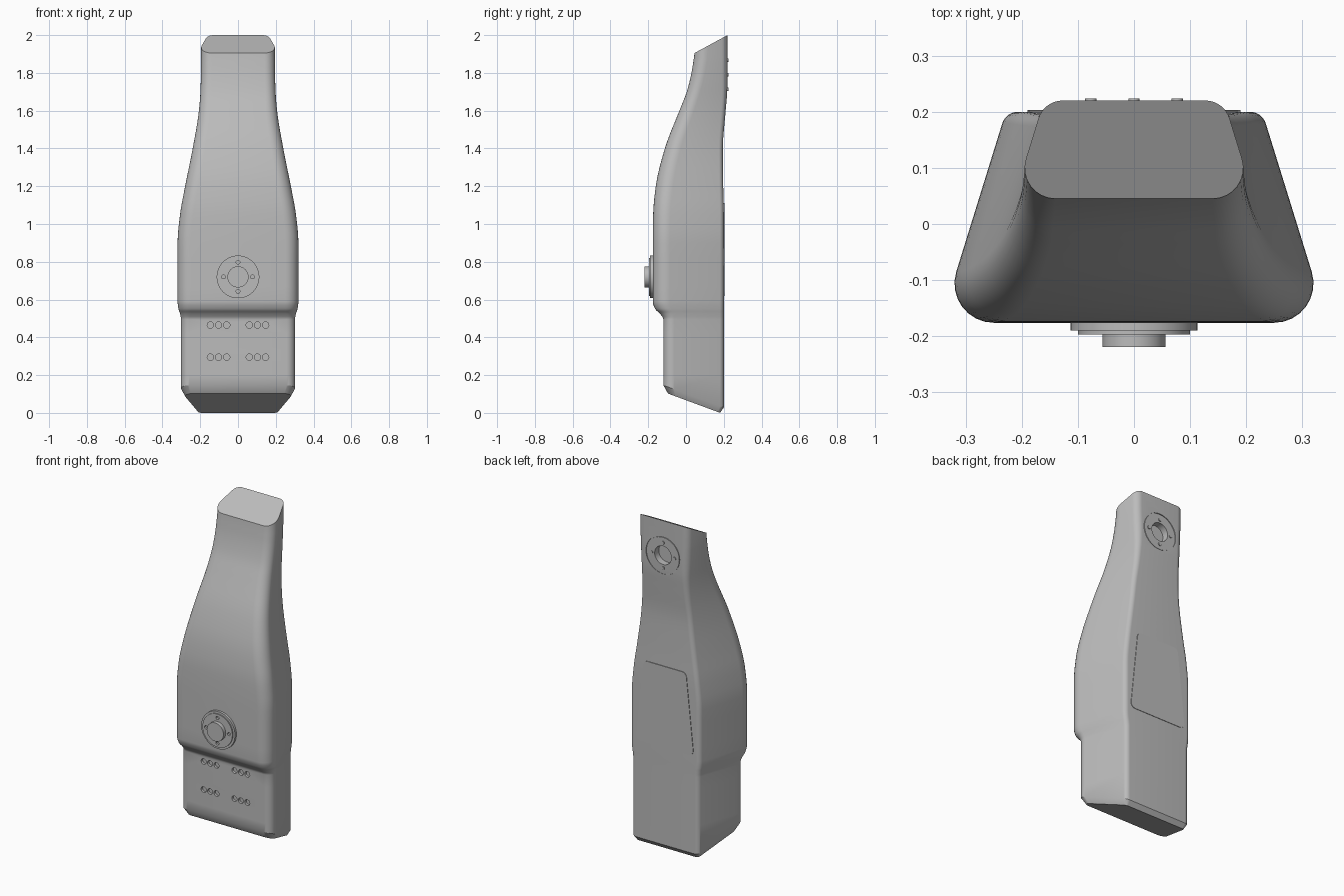
import bpy, bmesh, math
from mathutils import Vector

if "Cube" in bpy.data.objects:
    bpy.data.objects.remove(bpy.data.objects["Cube"])

grey = bpy.data.materials.new("plain grey")
grey.use_nodes = True
COLOUR = (0.5, 0.5, 0.5, 1)
grey.diffuse_color = COLOUR
grey.node_tree.nodes["Principled BSDF"].inputs["Base Color"].default_value = COLOUR

TILT = math.atan(0.31)  # lean of the side walls, which narrow towards the back


def make_object(name, bm):
    bmesh.ops.recalc_face_normals(bm, faces=bm.faces)
    mesh = bpy.data.meshes.new(name)
    bm.to_mesh(mesh)
    bm.free()
    mesh.materials.append(grey)
    obj = bpy.data.objects.new(name, mesh)
    bpy.context.collection.objects.link(obj)
    return obj


def activate(obj):
    bpy.ops.object.select_all(action='DESELECT')
    obj.select_set(True)
    bpy.context.view_layer.objects.active = obj


def smooth(obj):
    activate(obj)
    bpy.ops.object.shade_smooth_by_angle(angle=math.radians(30))


def cut(obj, cutter):
    activate(obj)
    mod = obj.modifiers.new("cut", 'BOOLEAN')
    mod.operation, mod.solver, mod.object = 'DIFFERENCE', 'EXACT', cutter
    bpy.ops.object.modifier_apply(modifier=mod.name)
    bpy.data.objects.remove(cutter)


def section(hw, yf, yb, rf, rb, steps=8):
    """Rounded trapezoid outline: half width, front, back, corner radii."""
    cf = Vector((hw - rf, yf + rf))
    n = Vector((math.cos(TILT), math.sin(TILT)))
    by = yb - rb
    cb = Vector(((n.dot(cf) + rf - rb - n.y * by) / n.x, by))
    half = []
    for c, r, a0, a1 in ((cf, rf, -math.pi / 2, TILT), (cb, rb, TILT, math.pi / 2)):
        for i in range(steps + 1):
            a = a0 + (a1 - a0) * i / steps
            half.append((c.x + r * math.cos(a), c.y + r * math.sin(a)))
    return half + [(-x, y) for x, y in reversed(half)]


def slopes(zs, vs):
    """Monotone slopes, so the interpolated profile never overshoots."""
    d = [(vs[i + 1] - vs[i]) / (zs[i + 1] - zs[i]) for i in range(len(zs) - 1)]
    mid = [2 * a * b / (a + b) if a * b > 0 else 0 for a, b in zip(d, d[1:])]
    return [d[0]] + mid + [d[-1]]


def interpolate_keys(keys, sub=4):
    zs = [k[0] for k in keys]
    cols = [[k[j] for k in keys] for j in range(1, 6)]
    ms = [slopes(zs, c) for c in cols]
    rows = []
    for i in range(len(zs) - 1):
        h = zs[i + 1] - zs[i]
        for s in range(sub):
            t = s / sub
            vals = [(1 + 2 * t) * (1 - t) ** 2 * c[i] + t * (1 - t) ** 2 * h * m[i]
                    + t * t * (3 - 2 * t) * c[i + 1] + t * t * (t - 1) * h * m[i + 1]
                    for c, m in zip(cols, ms)]
            rows.append((zs[i] + h * t, vals))
    rows.append((zs[-1], list(keys[-1][1:])))
    return rows


def spun(bm, profile, centre, out, seg=40):
    """Turn a closed (radius, height) profile around the y axis."""
    rings = []
    for r, h in profile:
        if r == 0:
            rings.append([bm.verts.new((centre[0], centre[1] + out * h, centre[2]))])
            continue
        angles = [2 * math.pi * i / seg for i in range(seg)]
        rings.append([bm.verts.new((centre[0] + r * math.cos(a), centre[1] + out * h,
                                    centre[2] + r * math.sin(a))) for a in angles])
    pairs = list(zip(rings, rings[1:]))
    if profile[0][0] > 0:
        pairs.append((rings[-1], rings[0]))
    for a, b in pairs:
        for i in range(seg):
            j = (i + 1) % seg
            quad = [a[i % len(a)], a[j % len(a)], b[j % len(b)], b[i % len(b)]]
            bm.faces.new(list(dict.fromkeys(quad)))


def rod(radius, low, high):
    return [(0, low), (radius, low), (radius, high), (0, high)]


def around(centre, radius):
    x, y, z = centre
    return [(x + radius, y, z), (x - radius, y, z), (x, y, z + radius), (x, y, z - radius)]


# Body: height, half width, front, back, front radius, back radius
KEYS = [
    (0.20, 0.302, -0.12, 0.20, 0.045, 0.03),
    (0.495, 0.302, -0.12, 0.20, 0.045, 0.03),
    (0.525, 0.307, -0.138, 0.20, 0.055, 0.03),
    (0.55, 0.315, -0.163, 0.20, 0.065, 0.03),
    (0.59, 0.32, -0.176, 0.20, 0.07, 0.03),
    (0.90, 0.32, -0.176, 0.20, 0.07, 0.03),
    (1.05, 0.307, -0.174, 0.20, 0.07, 0.03),
    (1.20, 0.28, -0.16, 0.197, 0.07, 0.03),
    (1.40, 0.24, -0.112, 0.195, 0.065, 0.03),
    (1.60, 0.207, -0.035, 0.21, 0.06, 0.035),
    (1.70, 0.199, 0.004, 0.218, 0.055, 0.04),
    (1.80, 0.196, 0.029, 0.22, 0.055, 0.045),
    (1.88, 0.195, 0.042, 0.22, 0.055, 0.045),
]
bm = bmesh.new()
loops = [
    [(x, y, 0.067 - 0.37 * y) for x, y in section(0.28, -0.095, 0.18, 0.035, 0.02)],
    [(x, y, 0.102 - 0.37 * y) for x, y in section(0.302, -0.12, 0.20, 0.045, 0.03)],
]
for z, vals in interpolate_keys(KEYS):
    loops.append([(x, y, z) for x, y in section(*vals)])
loops.append([(x, y, 1.905 + 0.543 * (y - 0.045))
              for x, y in section(0.195, 0.045, 0.22, 0.055, 0.045)])
rings = [[bm.verts.new(p) for p in loop] for loop in loops]
for a, b in zip(rings, rings[1:]):
    for i in range(len(a)):
        j = (i + 1) % len(a)
        bm.faces.new((a[i], a[j], b[j], b[i]))
bm.faces.new(rings[0])
bm.faces.new(rings[-1])
body = make_object("body", bm)

# Front sockets, and the round socket with its ring groove at the upper back
SOCKET = (0, 0.22, 1.79)
bm = bmesh.new()
for z in (0.295, 0.465):
    for side in (-1, 1):
        for x in (0.06, 0.103, 0.146):
            spun(bm, rod(0.017, -0.015, 0.02), (side * x, -0.12, z), -1, 20)
spun(bm, rod(0.056, -0.04, 0.03), SOCKET, 1)
spun(bm, [(0.109, -0.005), (0.114, -0.005), (0.114, 0.01), (0.109, 0.01)], SOCKET, 1)
cut(body, make_object("body_cutter", bm))
smooth(body)

# Pins around the back socket
bm = bmesh.new()
for p in around(SOCKET, 0.077):
    spun(bm, rod(0.01, -0.01, 0.004), p, 1, 16)
smooth(make_object("back_socket_pins", bm))

# Stepped round knob on the front, with four small holes in its flange
KNOB = (0, -0.17, 0.72)
bm = bmesh.new()
spun(bm, [(0, -0.01), (0.113, -0.01), (0.113, 0.02), (0.1, 0.02), (0.1, 0.027),
          (0.056, 0.027), (0.056, 0.049), (0, 0.049)], KNOB, -1, 48)
knob = make_object("front_knob", bm)
bm = bmesh.new()
for p in around(KNOB, 0.077):
    spun(bm, rod(0.01, 0.015, 0.04), p, -1, 16)
cut(knob, make_object("knob_cutter", bm))
smooth(knob)

# Rounded, tapered cover on the back
bm = bmesh.new()
outline = []
for x, z, start in ((0.16, 0.65, -90), (0.115, 1.08, 0), (-0.115, 1.08, 90), (-0.16, 0.65, 180)):
    for i in range(7):
        a = math.radians(start + 15 * i)
        outline.append((x + 0.03 * math.cos(a), z + 0.03 * math.sin(a)))
inner = [bm.verts.new((x, 0.194, z)) for x, z in outline]
outer = [bm.verts.new((x, 0.203, z)) for x, z in outline]
bm.faces.new(inner)
bm.faces.new(outer)
for i in range(len(outline)):
    j = (i + 1) % len(outline)
    bm.faces.new((inner[i], inner[j], outer[j], outer[i]))
smooth(make_object("back_cover", bm))
